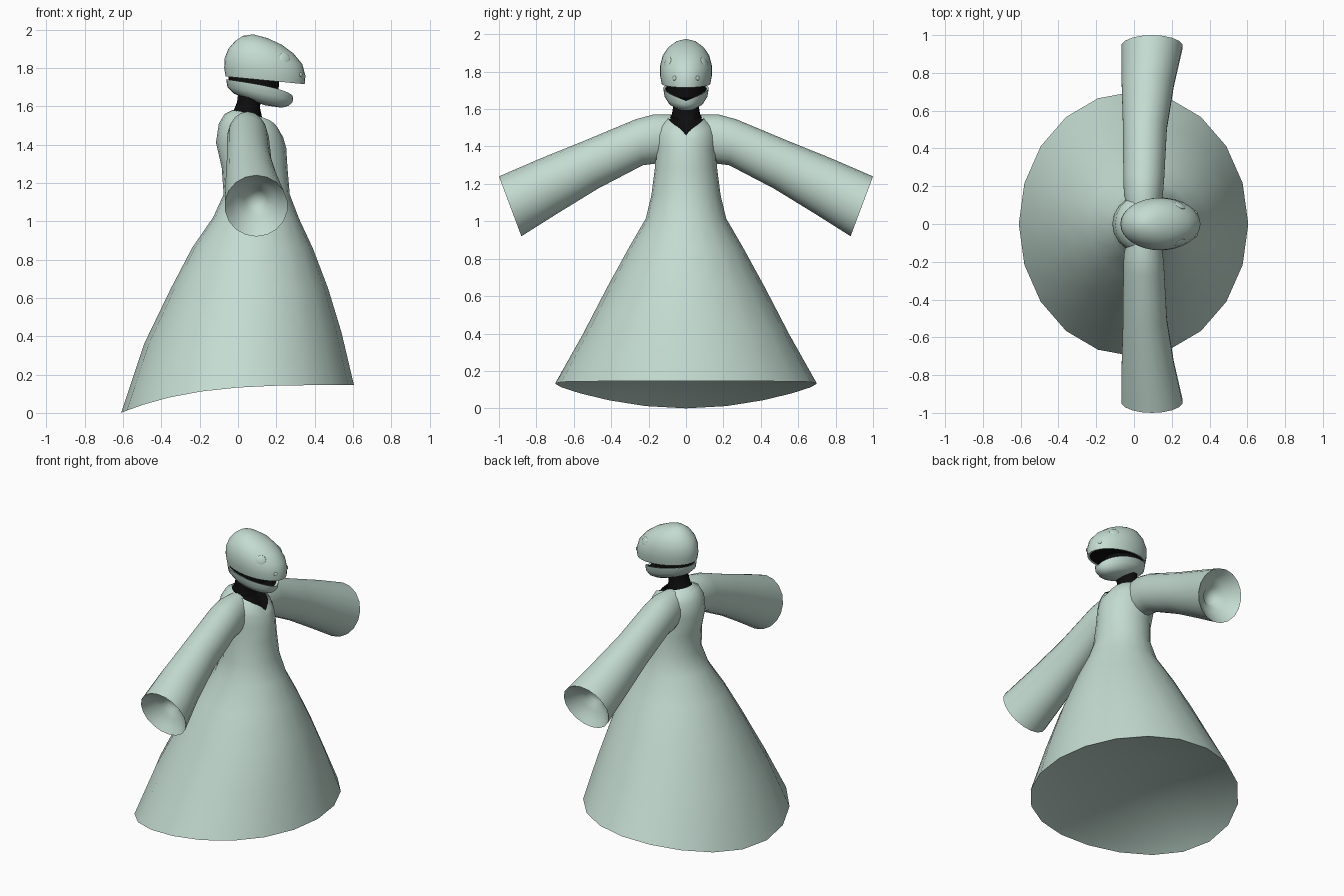
import bpy, bmesh
from math import cos, sin, pi
from mathutils import Vector


def material(name, rgb):
    m = bpy.data.materials.new(name)
    m.diffuse_color = (*rgb, 1)
    return m


CLOTH = material("pale_green", (0.55, 0.71, 0.64))
BLACK = material("black", (0.004, 0.004, 0.004))


def skin(name, rings, mat, cap=False):
    """Join a list of equal-sized point rings into one surface."""
    bm = bmesh.new()
    loops = [[bm.verts.new(p) for p in r] for r in rings]
    for a, b in zip(loops, loops[1:]):
        for i in range(len(a)):
            j = (i + 1) % len(a)
            bm.faces.new((a[i], a[j], b[j], b[i]))
    if cap:
        bm.faces.new(loops[0])
    bmesh.ops.remove_doubles(bm, verts=bm.verts, dist=0.0001)
    bmesh.ops.recalc_face_normals(bm, faces=bm.faces)
    me = bpy.data.meshes.new(name)
    bm.to_mesh(me)
    bm.free()
    ob = bpy.data.objects.new(name, me)
    me.materials.append(mat)
    bpy.context.collection.objects.link(ob)
    return ob


def slice_ring(n, xb, xf, hy, zb, zf, p=1.0):
    """Level ellipse whose height runs from zb (back) to zf (front)."""
    pts = []
    for i in range(n):
        a = 2 * pi * i / n
        t = (1 + cos(a)) / 2
        z = zf + (zb - zf) * max(0.0, 1 - t) ** p
        pts.append(Vector((xb + (xf - xb) * t, hy * sin(a), z)))
    return pts


def loft(name, n, rows, mat, cap=False):
    return skin(name, [slice_ring(n, *r) for r in rows], mat, cap)


# Robe: recessed underside, hem, skirt, waist, chest, scooped neckline
loft("robe", 20, [
    (0, 0, 0, 0.21, 0.21),
    (-0.30, 0.30, 0.35, 0.17, 0.20),
    (-0.54, 0.54, 0.63, 0.06, 0.17, 2.5),
    (-0.61, 0.605, 0.70, 0.0, 0.145, 3.5),
    (-0.49, 0.54, 0.555, 0.36, 0.42),
    (-0.35, 0.47, 0.42, 0.65, 0.65),
    (-0.24, 0.39, 0.305, 0.86, 0.86),
    (-0.13, 0.32, 0.215, 1.02, 1.01),
    (-0.075, 0.27, 0.185, 1.14, 1.14),
    (-0.085, 0.258, 0.167, 1.28, 1.28),
    (-0.115, 0.252, 0.163, 1.41, 1.38),
    (-0.10, 0.235, 0.165, 1.51, 1.44),
    (-0.07, 0.225, 0.14, 1.56, 1.455, 0.6),
    (-0.03, 0.21, 0.095, 1.58, 1.46, 0.35)], CLOTH)

# Dark neck filling the neckline and rising into the head
loft("neck", 20, [
    (-0.03, 0.21, 0.095, 1.575, 1.457, 0.35),
    (-0.022, 0.125, 0.077, 1.58, 1.545),
    (-0.005, 0.115, 0.07, 1.62, 1.59),
    (0.005, 0.12, 0.07, 1.70, 1.66)], BLACK)

# Sleeves: centre x, top y/z, bottom y/z, half width
SLEEVE = [
    (0.05, 0.08, 1.57, 0.11, 1.32, 0.09),
    (0.05, 0.17, 1.572, 0.15, 1.31, 0.105),
    (0.052, 0.27, 1.545, 0.23, 1.30, 0.11),
    (0.058, 0.545, 1.43, 0.47, 1.175, 0.118),
    (0.073, 0.78, 1.335, 0.69, 1.04, 0.14),
    (0.095, 1.0, 1.24, 0.88, 0.92, 0.165)]
CUFF_BOWL = [(0.84, 0.03), (0.6, 0.07), (0.35, 0.09), (0.27, 0.11), (0.0, 0.12)]


def sleeve(name, side, n=18):
    rings = []
    for cx, yt, zt, yb, zb, hx in SLEEVE:
        c = Vector((cx, (yt + yb) / 2, (zt + zb) / 2))
        up = Vector((0, (yt - yb) / 2, (zt - zb) / 2))
        rings.append([c + up * cos(2 * pi * i / n) + Vector((hx * sin(2 * pi * i / n), 0, 0))
                      for i in range(n)])
    # shallow hollow inside the cuff
    inward = Vector((0, -0.936, 0.351))
    rim = rings[-1]
    for f, d in CUFF_BOWL:
        rings.append([c + (p - c) * f + inward * d for p in rim])
    rings = [[Vector((p.x, side * p.y, p.z)) for p in r] for r in rings]
    skin(name, rings, CLOTH)


# Upper head shell
loft("upper_head", 32, [
    (-0.055, 0.335, 0.12, 1.757, 1.719),
    (-0.065, 0.348, 0.13, 1.755, 1.715),
    (-0.072, 0.352, 0.139, 1.80, 1.76),
    (-0.07, 0.335, 0.138, 1.85, 1.82),
    (-0.05, 0.29, 0.124, 1.90, 1.875),
    (-0.015, 0.23, 0.095, 1.94, 1.92),
    (0.025, 0.155, 0.052, 1.967, 1.955),
    (0.08, 0.08, 0, 1.975, 1.975)], CLOTH)

# Lower jaw bowl, hinged open at the front
loft("lower_jaw", 32, [
    (-0.05, 0.272, 0.11, 1.735, 1.645, 0.5),
    (-0.062, 0.288, 0.122, 1.74, 1.645, 0.5),
    (-0.055, 0.285, 0.115, 1.70, 1.622, 0.7),
    (-0.02, 0.265, 0.092, 1.665, 1.603),
    (0.05, 0.23, 0.06, 1.635, 1.592),
    (0.14, 0.14, 0, 1.605, 1.605)], CLOTH)

# Black mouth: palate, throat and jaw floor
loft("palate", 32, [
    (-0.055, 0.335, 0.12, 1.757, 1.719),
    (-0.05, 0.31, 0.11, 1.757, 1.73)][::-1], BLACK, True)
loft("throat", 32, [
    (-0.05, 0.215, 0.105, 1.76, 1.735),
    (-0.045, 0.21, 0.105, 1.70, 1.66)], BLACK)
loft("jaw_floor", 32, [
    (-0.04, 0.25, 0.1, 1.69, 1.635),
    (-0.05, 0.272, 0.11, 1.735, 1.645, 0.5)], BLACK, True)


def button(name, loc, normal, r, depth):
    bpy.ops.mesh.primitive_uv_sphere_add(segments=20, ring_count=10, radius=r, location=loc)
    ob = bpy.context.object
    ob.name = name
    ob.rotation_euler = Vector(normal).to_track_quat('Z', 'Y').to_euler()
    ob.scale = (1, 1, depth)
    ob.data.materials.append(CLOTH)


# Mirrored sleeves, eyes and nostrils
for s, tag in ((1, "left"), (-1, "right")):
    sleeve(tag + "_sleeve", s)
    button(tag + "_eye", (0.243, s * 0.098, 1.85), (0.45, s * 0.8, 0.35), 0.031, 0.3)
    button(tag + "_nostril", (0.328, s * 0.062, 1.765), (0.8, s * 0.6, 0.1), 0.012, 0.5)

# Smooth shading with crisp rims
for ob in bpy.context.scene.objects:
    ob.select_set(True)
    bpy.context.view_layer.objects.active = ob
bpy.ops.object.shade_smooth_by_angle(angle=0.9)
